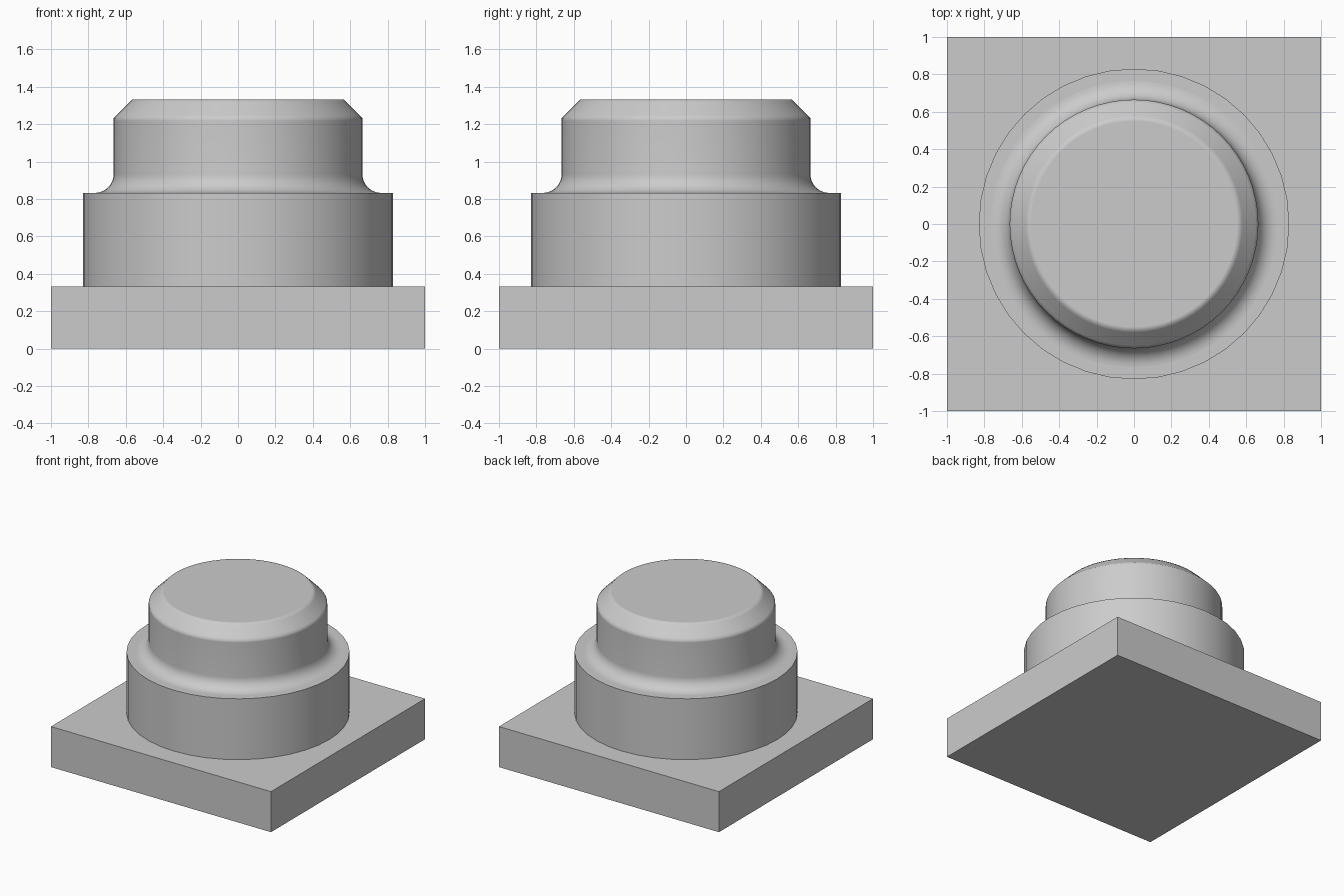
import bpy
import bmesh
from math import pi, sin, cos, radians

cube = bpy.data.objects.get("Cube")
if cube:
    bpy.data.objects.remove(cube, do_unlink=True)

# One plain grey for every part
grey = bpy.data.materials.new("plain_grey")
grey.use_nodes = True
COLOR = (0.6, 0.6, 0.6, 1)
grey.diffuse_color = COLOR
grey.node_tree.nodes["Principled BSDF"].inputs["Base Color"].default_value = COLOR

PLATE_TOP, STEP_TOP, TOP = 0.333, 0.833, 1.333
STEP_R, BOSS_R = 0.83, 0.665
ROUND = 0.1      # fillet radius and chamfer width
SOFT = 0.015     # narrow band that softens the chamfer edges


def base_plate():
    bpy.ops.mesh.primitive_cube_add(size=1, location=(0, 0, PLATE_TOP / 2))
    obj = bpy.context.object
    obj.name = "base_plate"
    obj.scale = (2, 2, PLATE_TOP)
    bpy.ops.object.transform_apply(location=False, rotation=False, scale=True)
    obj.data.materials.append(grey)


def turned(name, profile, sides):
    """Revolve (radius, height) points around z and cap both ends."""
    bm = bmesh.new()
    rings = [[bm.verts.new((r * cos(2 * pi * i / sides), r * sin(2 * pi * i / sides), z))
              for i in range(sides)] for r, z in profile]
    for low, high in zip(rings, rings[1:]):
        for i in range(sides):
            j = (i + 1) % sides
            bm.faces.new((low[i], low[j], high[j], high[i]))
    bm.faces.new(rings[0][::-1])
    bm.faces.new(rings[-1])
    mesh = bpy.data.meshes.new(name)
    bm.to_mesh(mesh)
    bm.free()
    obj = bpy.data.objects.new(name, mesh)
    bpy.context.collection.objects.link(obj)
    mesh.materials.append(grey)
    bpy.ops.object.select_all(action="DESELECT")
    obj.select_set(True)
    bpy.context.view_layer.objects.active = obj
    bpy.ops.object.shade_smooth_by_angle(angle=radians(60))


base_plate()

# Wide lower drum
turned("lower_drum", [(STEP_R, PLATE_TOP), (STEP_R, STEP_TOP)], 40)

# Upper boss: concave fillet at the foot, straight wall, chamfered top
STEPS = 10
fillet = [(BOSS_R + ROUND - ROUND * sin(a), STEP_TOP + ROUND - ROUND * cos(a))
          for a in (pi / 2 * k / STEPS for k in range(STEPS + 1))]
rim = TOP - ROUND
wall = [(BOSS_R, rim - SOFT), (BOSS_R, rim)]
chamfer = [(BOSS_R - SOFT, rim + SOFT), (BOSS_R - ROUND + SOFT, TOP - SOFT),
           (BOSS_R - ROUND, TOP), (BOSS_R - ROUND - SOFT, TOP)]
turned("upper_boss", fillet + wall + chamfer, 64)
